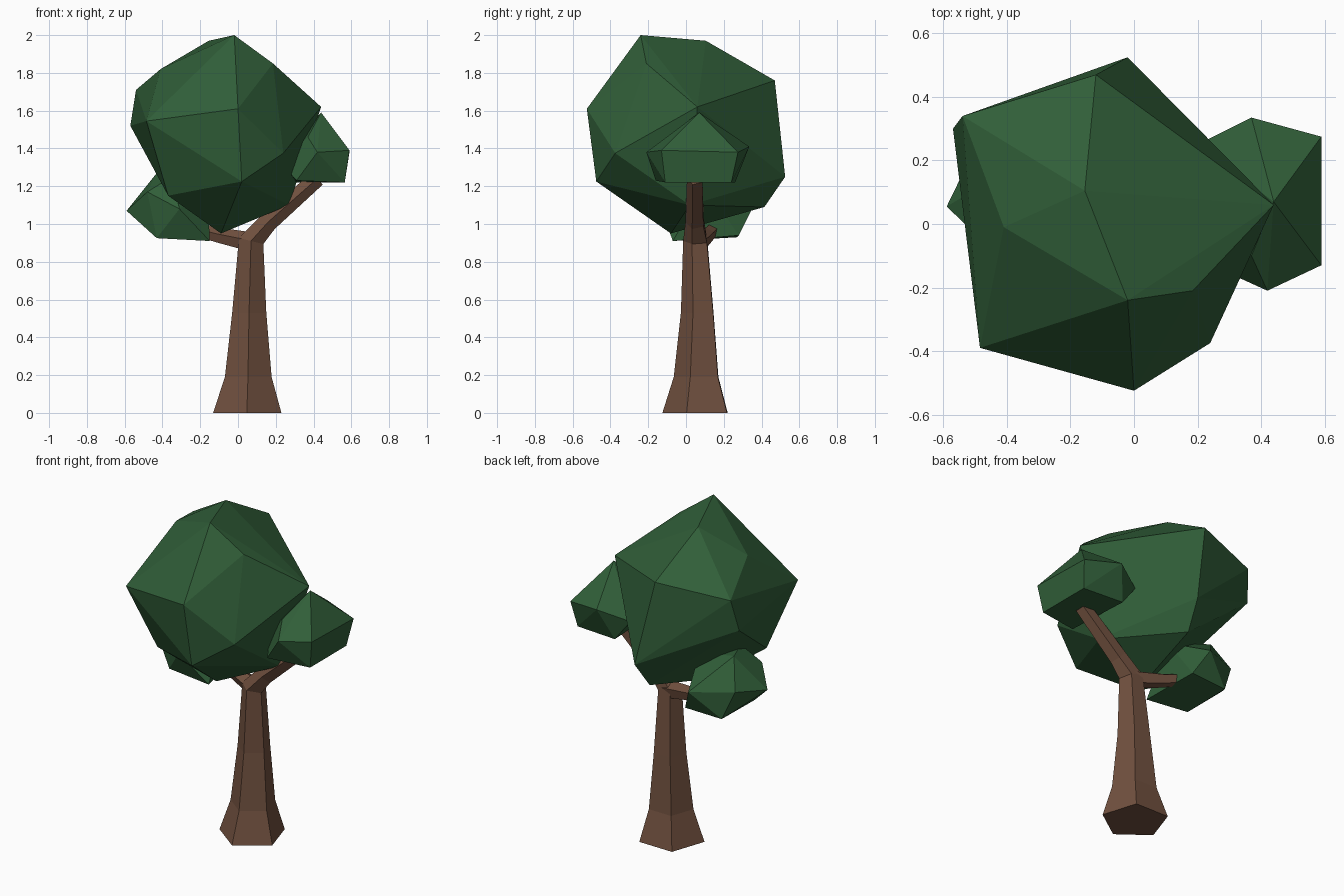
import bpy, bmesh, math
from mathutils import Vector


def material(name, rgb):
    m = bpy.data.materials.new(name)
    m.diffuse_color = (*rgb, 1)
    return m


LEAF = material("leaf green", (0.03, 0.112, 0.04))
BARK = material("bark brown", (0.165, 0.082, 0.05))


def finish(name, bm, mat):
    bmesh.ops.recalc_face_normals(bm, faces=bm.faces[:])
    me = bpy.data.meshes.new(name)
    bm.to_mesh(me)
    bm.free()
    me.materials.append(mat)
    ob = bpy.data.objects.new(name, me)
    bpy.context.collection.objects.link(ob)
    return ob


def foliage(name, points):
    """Faceted leaf clump: convex hull of a few corner points."""
    bm = bmesh.new()
    for p in points:
        bm.verts.new(p)
    res = bmesh.ops.convex_hull(bm, input=bm.verts[:])
    junk = {v for v in res["geom_interior"] if isinstance(v, bmesh.types.BMVert)}
    bmesh.ops.delete(bm, geom=list(junk), context='VERTS')
    bmesh.ops.dissolve_limit(bm, angle_limit=math.radians(4),
                             verts=bm.verts[:], edges=bm.edges[:])
    return finish(name, bm, LEAF)


def limb(name, rings, sides=5, start=125):
    """Loft of (centre, axis, radius) rings."""
    bm = bmesh.new()
    loops = []
    for centre, axis, r in rings:
        q = Vector((0, 0, 1)).rotation_difference(Vector(axis))
        loop = []
        for i in range(sides):
            a = math.radians(start + 360 * i / sides)
            loop.append(bm.verts.new(Vector(centre) + q @ Vector((r * math.cos(a), r * math.sin(a), 0))))
        loops.append(loop)
    for a, b in zip(loops, loops[1:]):
        for i in range(sides):
            j = (i + 1) % sides
            bm.faces.new((a[i], a[j], b[j], b[i]))
    bm.faces.new(loops[0])
    bm.faces.new(loops[-1])
    return finish(name, bm, BARK)


# Trunk with flared foot, bending into the right branch
limb("trunk", [
    ((0.05, 0.065, 0.0), (0, 0, 1), 0.19),
    ((0.055, 0.065, 0.19), (0, 0, 1), 0.13),
    ((0.06, 0.068, 0.53), (0, 0, 1), 0.095),
    ((0.07, 0.055, 0.91), (0.25, 0, 1), 0.07),
    ((0.16, 0.05, 1.01), (0.75, 0, 0.7), 0.053),
    ((0.42, 0.05, 1.24), (0.75, 0, 0.7), 0.045),
])

# Short left branch
limb("left_branch", [
    ((0.08, 0.06, 0.90), (-1, 0.25, 0.15), 0.055),
    ((-0.11, 0.11, 0.94), (-1, 0.25, 0.15), 0.042),
    ((-0.22, 0.14, 0.97), (-1, 0.25, 0.15), 0.036),
])

# Large main crown
foliage("main_crown", [
    (-0.02, -0.24, 2.0), (-0.155, 0.105, 1.97), (-0.41, -0.01, 1.82),
    (-0.54, 0.34, 1.71), (-0.57, 0.30, 1.52), (-0.485, -0.39, 1.545),
    (0.0, -0.525, 1.61), (0.185, -0.21, 1.85), (0.44, 0.06, 1.62),
    (0.24, -0.375, 1.375), (0.02, -0.475, 1.225), (-0.37, -0.25, 1.15),
    (-0.09, -0.08, 0.95), (0.27, 0.02, 1.10), (-0.12, 0.47, 1.76),
    (-0.02, 0.525, 1.25), (-0.045, 0.415, 1.09),
])

# Small clump on the right branch
foliage("right_clump", [
    (0.44, 0.07, 1.59), (0.42, -0.21, 1.38), (0.59, -0.13, 1.39),
    (0.59, 0.275, 1.38), (0.37, 0.335, 1.41), (0.37, -0.10, 1.46),
    (0.51, -0.10, 1.43), (0.565, 0.24, 1.22), (0.565, -0.11, 1.22),
    (0.31, -0.16, 1.23), (0.30, 0.26, 1.22), (0.20, 0.25, 1.35),
    (0.22, 0.0, 1.33),
])

# Small clump on the left branch
foliage("left_clump", [
    (-0.59, 0.055, 1.07), (-0.43, 0.15, 1.27), (-0.43, 0.27, 0.93),
    (-0.26, 0.35, 1.08), (-0.19, 0.28, 0.94), (-0.50, 0.24, 1.10),
    (-0.43, -0.05, 0.925), (-0.15, -0.07, 0.91), (-0.31, -0.13, 1.08),
    (-0.48, -0.05, 1.17), (-0.16, 0.10, 1.2), (-0.35, -0.03, 1.25),
])
